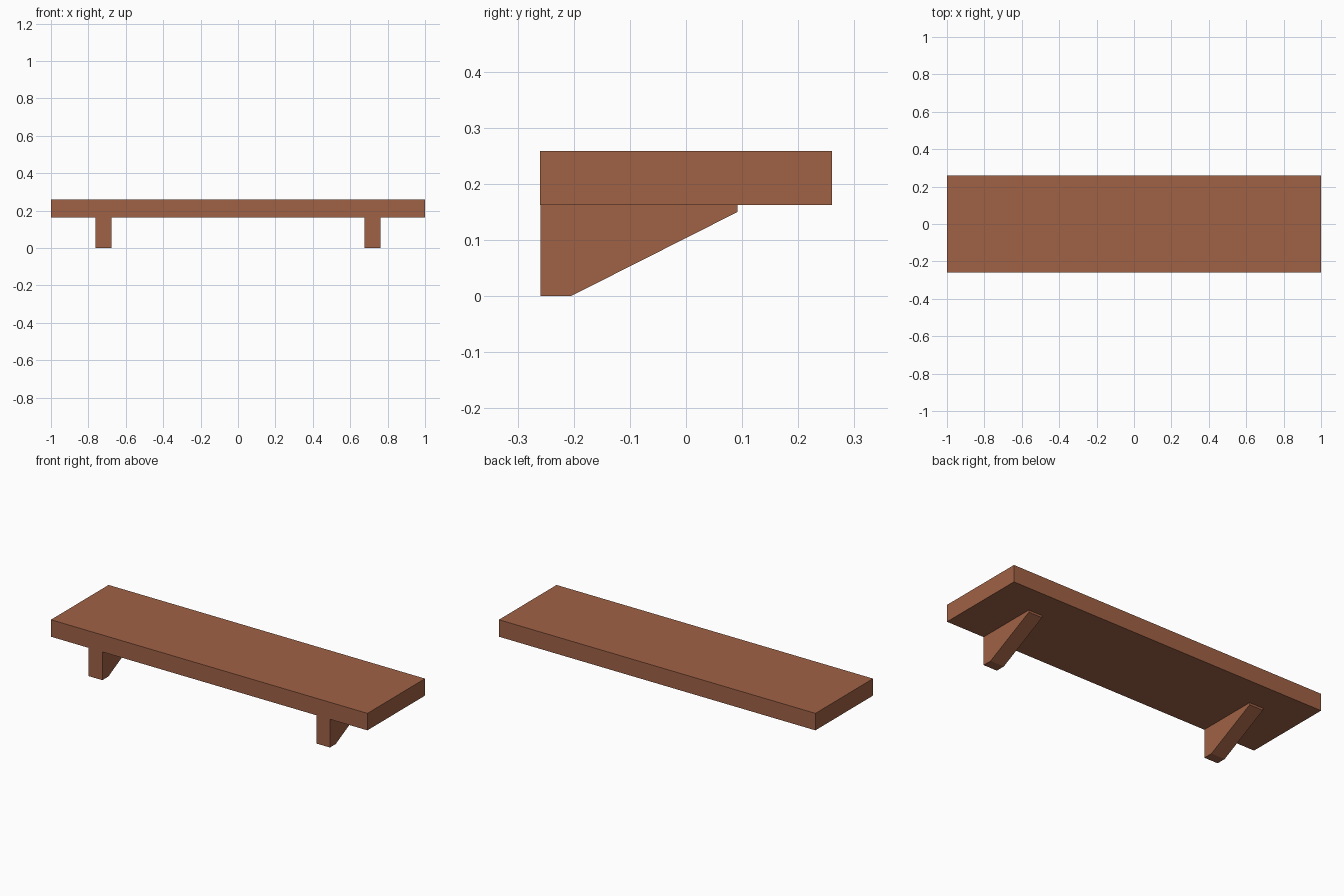
import bpy
import bmesh

if "Cube" in bpy.data.objects:
    bpy.data.objects.remove(bpy.data.objects["Cube"])

wood = bpy.data.materials.new("brown_wood")
wood.diffuse_color = (0.352, 0.122, 0.061, 1)
wood.use_nodes = True
wood.node_tree.nodes["Principled BSDF"].inputs["Base Color"].default_value = wood.diffuse_color


def extrude_profile(name, profile, x0, x1):
    """Extrude a (y, z) profile along x from x0 to x1."""
    bm = bmesh.new()
    face = bm.faces.new([bm.verts.new((x0, y, z)) for y, z in profile])
    ext = bmesh.ops.extrude_face_region(bm, geom=[face])
    verts = [g for g in ext["geom"] if isinstance(g, bmesh.types.BMVert)]
    bmesh.ops.translate(bm, verts=verts, vec=(x1 - x0, 0, 0))
    bmesh.ops.recalc_face_normals(bm, faces=bm.faces)
    mesh = bpy.data.meshes.new(name)
    bm.to_mesh(mesh)
    bm.free()
    mesh.materials.append(wood)
    obj = bpy.data.objects.new(name, mesh)
    bpy.context.collection.objects.link(obj)
    return obj


# Shelf board
extrude_profile("shelf_board",
                [(-0.26, 0.162), (0.26, 0.162), (0.26, 0.259), (-0.26, 0.259)], -1, 1)

# Tapered support brackets, one on each side
bracket = [(-0.259, 0), (-0.205, 0), (0.092, 0.15), (0.092, 0.162), (-0.259, 0.162)]
for side, x in (("left", -0.719), ("right", 0.719)):
    extrude_profile(side + "_bracket", bracket, x - 0.043, x + 0.043)
